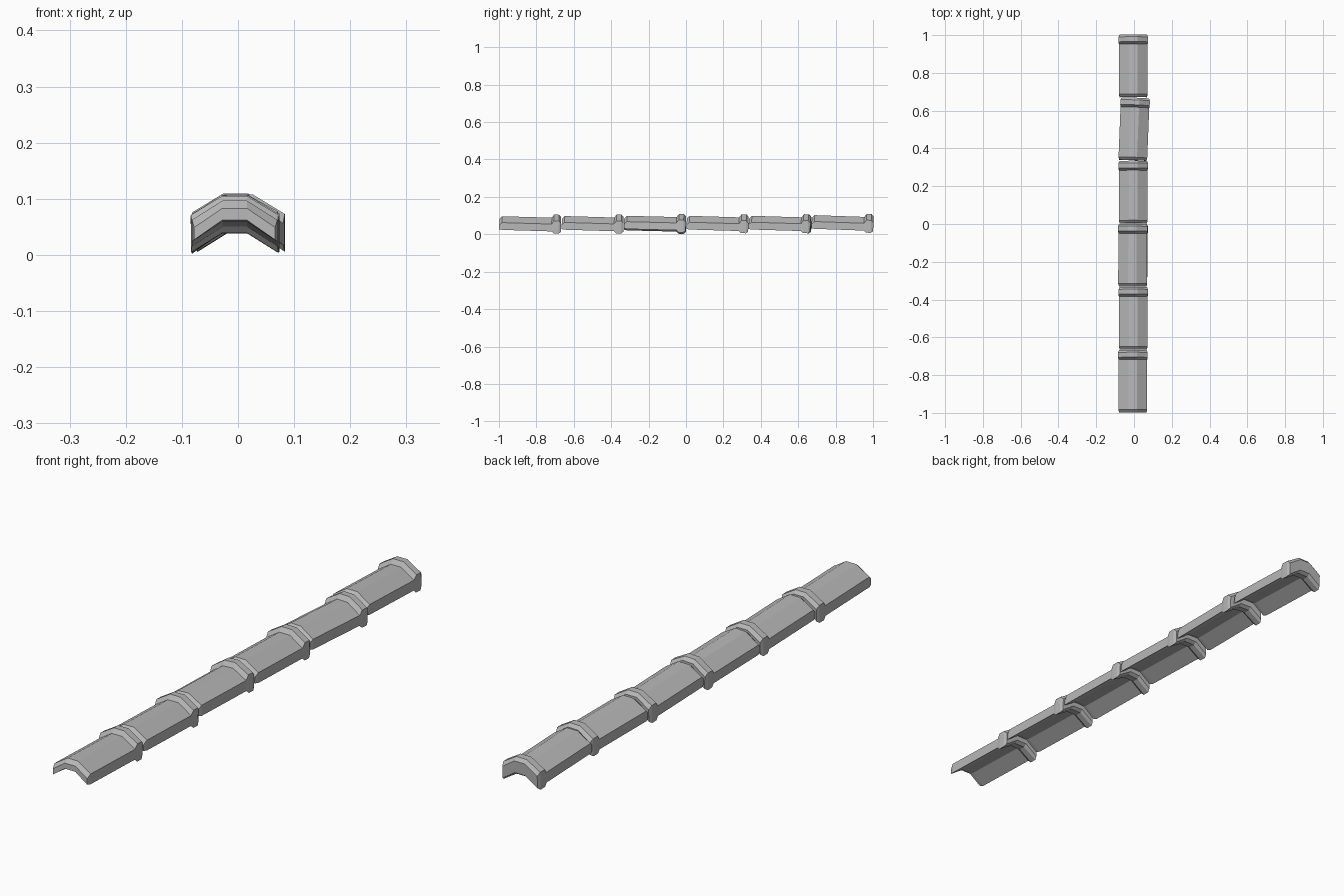
import bpy, bmesh
from mathutils import Vector

cube = bpy.data.objects.get("Cube")
if cube:
    bpy.data.objects.remove(cube)

stone = bpy.data.materials.new("grey_stone")
stone.use_nodes = True
grey = (0.48, 0.48, 0.48, 1)
stone.diffuse_color = grey
stone.node_tree.nodes["Principled BSDF"].inputs["Base Color"].default_value = grey

HALF = 0.076     # half width of a tile
FLAT = 0.022     # half width of the flat crown
LENGTH = 0.33
STEP = 0.334

# Stations along one tile: position, rise of outside, rise of underside, extra width
STATIONS = [
    (0.0, -0.014, 0.003, -0.004),
    (0.015, 0, 0, 0),
    (0.28, 0, 0, 0),
    (0.292, 0.017, -0.011, 0.002),
    (0.318, 0.017, -0.011, 0.002),
    (LENGTH, 0.005, -0.002, -0.003),
]


def section(y, up, down, wide):
    """Angled arch: outside left to right, then underside right to left."""
    w = HALF + wide
    outer = [(-w, 0.06), (-FLAT, 0.094), (FLAT, 0.094), (w, 0.06)]
    inner = [(w, 0.021), (FLAT, 0.056), (-FLAT, 0.056), (-w, 0.021)]
    pts = [(x, z + up) for x, z in outer] + [(x, z + down) for x, z in inner]
    return [Vector((x, y - LENGTH / 2, z)) for x, z in pts]


def ridge_tile(name, location, rotation):
    bm = bmesh.new()
    rings = [[bm.verts.new(p) for p in section(*s)] for s in STATIONS]
    for a, b in zip(rings, rings[1:]):
        for i in range(len(a)):
            j = (i + 1) % len(a)
            bm.faces.new((a[i], a[j], b[j], b[i]))
    # End faces as three strips of the arch
    for ring in (rings[0], rings[-1]):
        for i in range(3):
            bm.faces.new((ring[i], ring[i + 1], ring[6 - i], ring[7 - i]))
    bmesh.ops.recalc_face_normals(bm, faces=bm.faces)
    mesh = bpy.data.meshes.new(name)
    bm.to_mesh(mesh)
    bm.free()
    mesh.materials.append(stone)
    tile = bpy.data.objects.new(name, mesh)
    tile.location = location
    tile.rotation_euler = rotation
    bpy.context.collection.objects.link(tile)


# Each tile is laid slightly unevenly: x shift, z shift, pitch, roll, turn
LAY = [
    (-0.006, -0.002, -0.03, 0, 0),
    (-0.004, -0.001, -0.03, 0, 0),
    (-0.004, 0, -0.025, -0.05, -0.005),
    (-0.004, 0, -0.03, 0, 0),
    (0, 0, -0.03, 0, -0.04),
    (-0.004, 0.003, -0.035, 0, 0),
]
for i, (x, z, pitch, roll, turn) in enumerate(LAY):
    ridge_tile(f"ridge_tile_{i + 1}", (x, -0.835 + STEP * i, z), (pitch, roll, turn))
